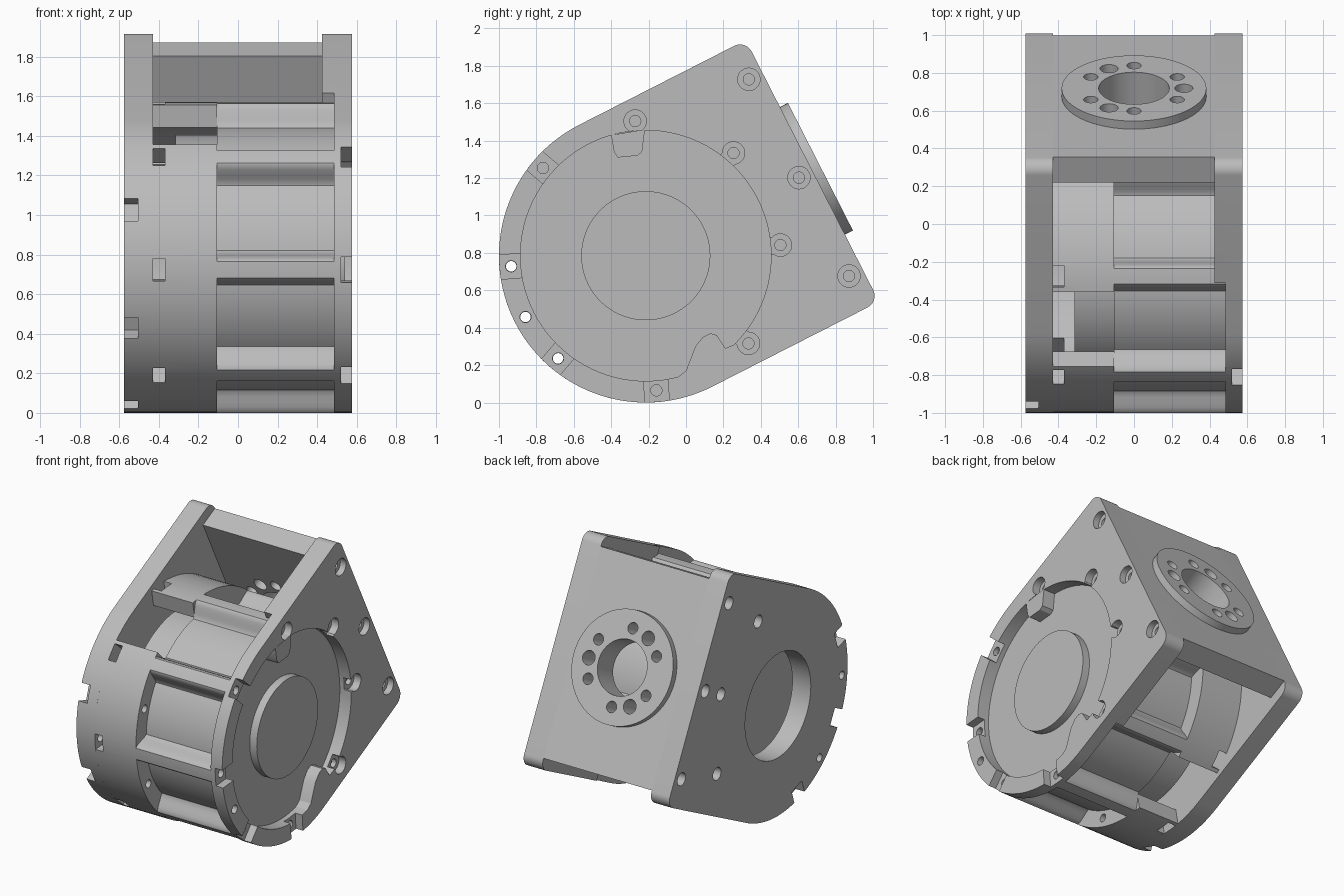
import bpy
import bmesh
from math import sin, cos, pi, radians

if "Cube" in bpy.data.objects:
    bpy.data.objects.remove(bpy.data.objects["Cube"])

TILT = radians(27)
CY, CZ, R, BORE = -0.215, 0.785, 0.785, 0.67
BOLT_R = 0.722

metal = bpy.data.materials.new("satin grey metal")
metal.use_nodes = True
metal.diffuse_color = (0.5, 0.5, 0.5, 1)
metal.node_tree.nodes["Principled BSDF"].inputs["Base Color"].default_value = (0.5, 0.5, 0.5, 1)


def place(x, u, v):
    """Tilted housing frame (u = towards mounting face, v = across) to world."""
    return (x, CY + u * cos(TILT) - v * sin(TILT), CZ + u * sin(TILT) + v * cos(TILT))


def prism(name, pts, a, b, axis="x"):
    """Extrude an outline along x, or along the mounting direction u."""
    bm = bmesh.new()
    rings = []
    for d in (a, b):
        rings.append([bm.verts.new(place(d, p, q) if axis == "x" else place(p, d, q)) for p, q in pts])
    n = len(pts)
    bm.faces.new(rings[0])
    bm.faces.new(rings[1])
    for i in range(n):
        j = (i + 1) % n
        bm.faces.new((rings[0][i], rings[0][j], rings[1][j], rings[1][i]))
    bmesh.ops.recalc_face_normals(bm, faces=bm.faces)
    me = bpy.data.meshes.new(name)
    bm.to_mesh(me)
    bm.free()
    me.materials.append(metal)
    ob = bpy.data.objects.new(name, me)
    bpy.context.collection.objects.link(ob)
    return ob


def arc(r, a0=0, a1=360, n=96, c=(0, 0)):
    full = a1 - a0 == 360
    steps = n if full else n + 1
    return [(c[0] + r * cos(radians(a0 + (a1 - a0) * i / n)),
             c[1] + r * sin(radians(a0 + (a1 - a0) * i / n))) for i in range(steps)]


def polar(r, deg):
    return (r * cos(radians(deg)), r * sin(radians(deg)))


def rod(c, r, a, b, axis="x"):
    return prism("cutter", arc(r, n=28, c=c), a, b, axis)


def radial_box(deg, r0, r1, w, a, b):
    cx, sx = polar(1, deg)
    h = w / 2
    corners = ((r0, -h), (r1, -h), (r1, h), (r0, h))
    return prism("cutter", [(r * cx - t * sx, r * sx + t * cx) for r, t in corners], a, b)


def cut(ob, cutters):
    bpy.context.view_layer.objects.active = ob
    for c in cutters:
        c.hide_render = True
        m = ob.modifiers.new("cut", "BOOLEAN")
        m.operation, m.solver, m.object = "DIFFERENCE", "EXACT", c
        bpy.ops.object.modifier_apply(modifier=m.name)
        bpy.data.objects.remove(c)


# D-shaped outline shared by both side plates
CORNER = 0.07
d_outline = (arc(R, 90, 270, 64)
             + arc(CORNER, -90, 0, 10, (1 - CORNER, CORNER - R))
             + arc(CORNER, 0, 90, 10, (1 - CORNER, R - CORNER)))
thick_outline = [(0.29, -R)] + d_outline[65:] + [(0.29, R)]
bolts = [22.5 + 45 * k for k in range(8)]
through = (157.5, 180, 202.5)
corner_holes = [(0.919, v) for v in (-0.59, 0, 0.59)]

# Left plate: thin open ring around the motor face
left_plate = prism("left_plate", d_outline, 0.485, 0.575)
left_pad = prism("left_plate_pad", thick_outline, 0.425, 0.487)
for ob in (left_plate, left_pad):
    cut(ob, [prism("cutter", arc(BORE), 0.4, 0.6)])
    cut(ob, [rod(c, 0.03, 0.4, 0.6) for c in corner_holes])
cut(left_plate, [rod(c, 0.06, 0.53, 0.6) for c in corner_holes])
cut(left_plate, [rod(polar(BOLT_R, a), 0.03, 0.4, 0.6) for a in bolts + [180]])
cut(left_plate, [radial_box(a, 0.6, 0.85, 0.13, 0.52, 0.6) for a in (112.5, 157.5, 202.5, 247.5)])
cut(left_plate, [rod(polar(BOLT_R, a), 0.06, 0.52, 0.6) for a in (-67.5, -22.5, 22.5, 67.5)])
cut(left_plate, [radial_box(a, 0.6, BOLT_R, 0.09, 0.52, 0.6) for a in (-67.5, -22.5, 22.5)])

# Inward locating tabs, given in side coordinates and turned into the tilted frame


def to_local(y, z):
    dy, dz = y - CY, z - CZ
    return (dy * cos(TILT) + dz * sin(TILT), dz * cos(TILT) - dy * sin(TILT))


upper_tab = [(-0.4, 1.43), (-0.385, 1.34), (-0.365, 1.31), (-0.26, 1.32), (-0.235, 1.34), (-0.22, 1.46)]
lower_tab = [(-0.05, 0.13), (0, 0.17), (0.05, 0.3), (0.09, 0.35), (0.13, 0.37), (0.165, 0.36),
             (0.21, 0.29), (0.26, 0.31), (0.22, 0.25), (0.1, 0.18)]
for name, tab in (("upper_tab", upper_tab), ("lower_tab", lower_tab)):
    prism(name, [to_local(y, z) for y, z in tab], 0.48, 0.575)

# Right plate with bearing opening, edge notches and screw holes
right_plate = prism("right_plate", d_outline, -0.575, -0.43)
cut(right_plate, [prism("cutter", arc(0.37), -0.6, -0.4)])
cut(right_plate, [radial_box(a, 0.69, 0.85, 0.12, -0.6, -0.505) for a in (135, 180, 225)])
cut(right_plate, [rod(c, 0.045, -0.6, -0.5) for c in corner_holes])
cut(right_plate, [rod(corner_holes[1], 0.03, -0.6, -0.4)])
cut(right_plate, [rod(polar(BOLT_R, a), 0.045, -0.6, -0.5) for a in (-45, 0, 45)])
cut(right_plate, [rod(polar(BOLT_R, a), 0.028, -0.6, -0.4) for a in through])

# Cylindrical shell with two access openings and a window at each bolt
shell = prism("shell", arc(R), -0.435, -0.105)
cut(shell, [prism("cutter", arc(BORE), -0.5, 0)])
for side in (90, 270):
    wedge = [polar(0.4, side), polar(1, side - 16.4), polar(1, side + 16.4)]
    wedge[0] = (0, 0)
    cut(shell, [prism("cutter", wedge, -0.43, 0)])
cut(shell, [radial_box(a, 0.6, 0.85, 0.115, -0.43, -0.37) for a in bolts])
cut(shell, [rod(polar(BOLT_R, a), 0.028, -0.6, 0) for a in (135, 157.5, 180, 202.5, 225)])

# Motor body with eight rounded bolt ribs


def rib_radius(deg):
    d = abs((deg % 45) - 22.5)
    t = max(0, min(1, (7.6 - d) / 4.6))
    return BORE + (R - BORE) * t * t * (3 - 2 * t)


motor = prism("motor_body", [polar(rib_radius(a * 0.75), a * 0.75) for a in range(480)], -0.105, 0.485)
cut(motor, [rod(polar(BOLT_R, a), 0.028, -0.2, 0.6) for a in (157.5, 202.5)])
prism("motor_drum", arc(0.62), -0.315, -0.1)
prism("motor_cap", arc(0.345), 0.48, 0.54)

# Mounting wall and output flange
wall = prism("mounting_wall", [(-0.43, -0.71), (0.43, -0.71), (0.43, 0.71), (-0.43, 0.71)], 0.85, 1, "u")
flange = prism("output_flange", arc(0.383), 0.995, 1.048, "u")
for ob in (wall, flange):
    cut(ob, [prism("cutter", arc(0.187, n=64), 0.8, 1.1, "u")])
    cut(ob, [rod(polar(0.264, 30 + 60 * k), 0.038, 0.8, 1.1, "u") for k in range(6)])
    cut(ob, [rod(polar(0.264, 120 * k), 0.048, 0.8, 1.1, "u") for k in range(3)])

# Smooth curved walls, keep machined edges crisp
bpy.ops.object.select_all(action="DESELECT")
for ob in bpy.context.collection.objects:
    if ob.type == "MESH":
        ob.select_set(True)
        bpy.context.view_layer.objects.active = ob
bpy.ops.object.shade_smooth_by_angle(angle=radians(30))
